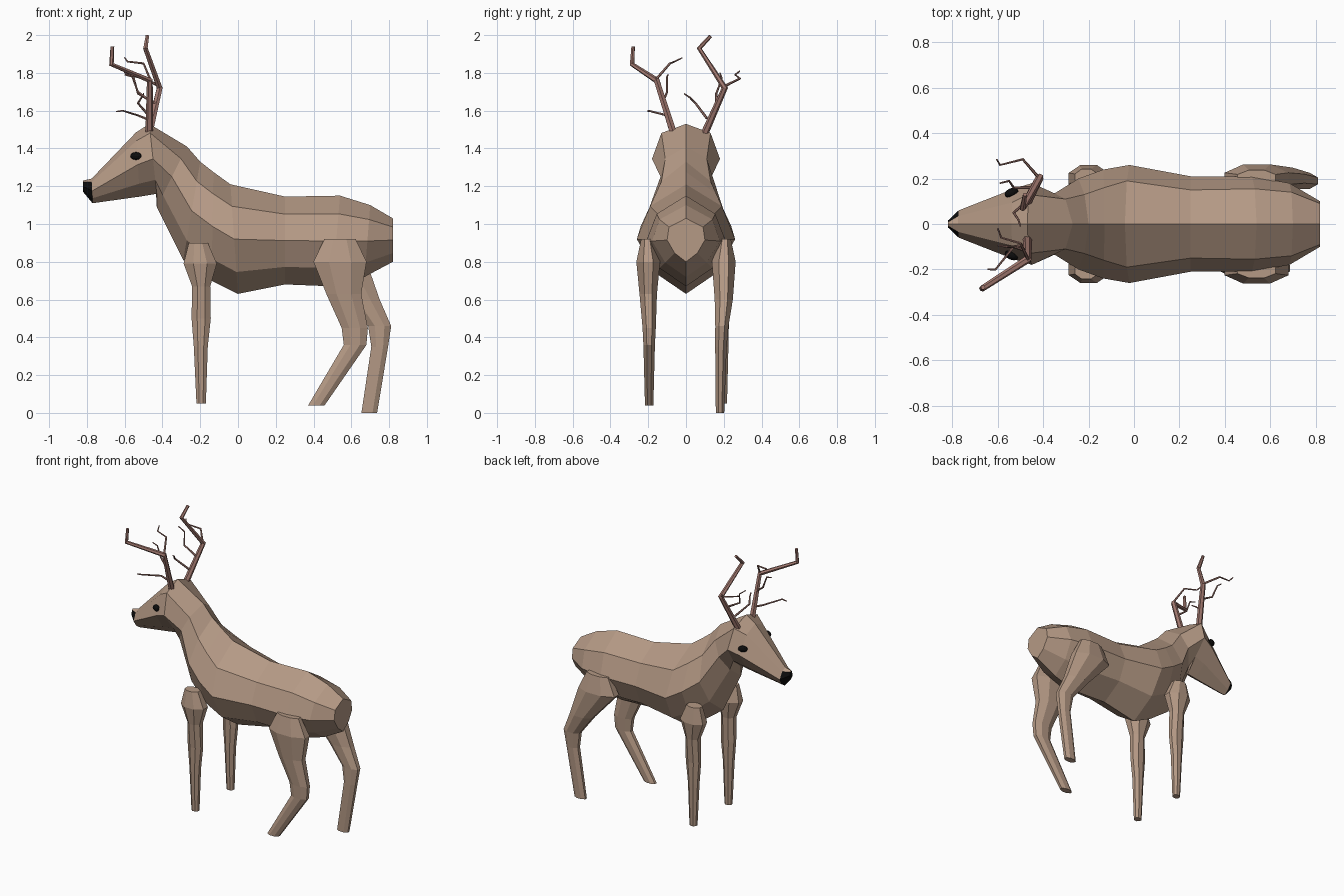
import bpy, bmesh, math


def material(name, rgb):
    m = bpy.data.materials.new(name)
    m.diffuse_color = (*rgb, 1)
    return m


HIDE = material("hide", (0.46, 0.32, 0.235))
BLACK = material("black", (0.004, 0.004, 0.004))
HORN = material("horn", (0.36, 0.19, 0.16))


def loft(name, rings, mats):
    """Skin a list of closed rings, cap both ends."""
    bm = bmesh.new()
    vs = [[bm.verts.new(p) for p in ring] for ring in rings]
    n = len(vs[0])
    for a, b in zip(vs, vs[1:]):
        for k in range(n):
            bm.faces.new((a[k], a[(k + 1) % n], b[(k + 1) % n], b[k]))
    bm.faces.new(vs[0])
    bm.faces.new(vs[-1])
    bmesh.ops.recalc_face_normals(bm, faces=bm.faces)
    me = bpy.data.meshes.new(name)
    bm.to_mesh(me)
    bm.free()
    ob = bpy.data.objects.new(name, me)
    bpy.context.collection.objects.link(ob)
    for m in mats:
        me.materials.append(m)
    return ob


def body_ring(tx, tz, bx, bz, upper, mid, lower):
    """Eight-sided section between a top and a bottom point."""
    half = [(0.13 if tx < -0.46 else 0.2, upper), (0.5, mid), (0.8, lower)]
    at = lambda t, y: (tx + (bx - tx) * t, y, tz + (bz - tz) * t)
    return ([at(0, 0)] + [at(t, w) for t, w in half] + [at(1, 0)]
            + [at(t, -w) for t, w in reversed(half)])


# Nose, head, neck and trunk
sections = [
    (-0.82, 1.23, -0.82, 1.17, 0.008, 0.015, 0.012),
    (-0.775, 1.24, -0.77, 1.11, 0.035, 0.06, 0.035),
    (-0.54, 1.485, -0.52, 1.145, 0.095, 0.155, 0.09),
    (-0.47, 1.53, -0.43, 1.16, 0.13, 0.18, 0.10),
    (-0.27, 1.41, -0.43, 1.09, 0.11, 0.135, 0.08),
    (-0.20, 1.33, -0.29, 0.81, 0.13, 0.20, 0.13),
    (-0.13, 1.275, -0.14, 0.70, 0.16, 0.24, 0.17),
    (-0.04, 1.21, 0.00, 0.63, 0.19, 0.26, 0.17),
    (0.25, 1.145, 0.25, 0.68, 0.15, 0.21, 0.15),
    (0.54, 1.15, 0.50, 0.67, 0.155, 0.21, 0.14),
    (0.70, 1.10, 0.67, 0.72, 0.14, 0.18, 0.11),
    (0.82, 1.03, 0.82, 0.80, 0.09, 0.10, 0.06),
]
body = loft("body", [body_ring(*s) for s in sections], [HIDE, BLACK])
for f in body.data.polygons:
    if f.center.x < -0.78 and f.normal.z < 0.6:
        f.material_index = 1


def leg(name, stations):
    """Eight-sided leg from (x, y, z, half width x, half width y)."""
    rings = [[(x + rx * math.cos(a), y + ry * math.sin(a), z)
              for a in (math.tau * (k + 0.5) / 8 for k in range(8))]
             for x, y, z, rx, ry in stations]
    return loft(name, rings, [HIDE])


# Front legs, mirrored
for side, s in (("right", -1), ("left", 1)):
    leg("front_leg_" + side, [
        (-0.21, s * 0.205, 0.90, 0.055, 0.04), (-0.20, s * 0.20, 0.79, 0.095, 0.065),
        (-0.195, s * 0.20, 0.67, 0.052, 0.045), (-0.195, s * 0.195, 0.50, 0.055, 0.035),
        (-0.197, s * 0.195, 0.35, 0.04, 0.032), (-0.195, s * 0.195, 0.05, 0.027, 0.024)])

# Hind legs, one stepping forward and one back
leg("hind_leg_right", [
    (0.54, -0.205, 0.92, 0.09, 0.035), (0.54, -0.20, 0.80, 0.152, 0.068),
    (0.56, -0.20, 0.63, 0.10, 0.05), (0.618, -0.195, 0.45, 0.075, 0.038),
    (0.62, -0.195, 0.36, 0.065, 0.033), (0.415, -0.195, 0.04, 0.047, 0.024)])
leg("hind_leg_left", [
    (0.54, 0.205, 0.92, 0.09, 0.035), (0.54, 0.20, 0.80, 0.152, 0.068),
    (0.665, 0.20, 0.60, 0.092, 0.052), (0.75, 0.19, 0.46, 0.066, 0.038),
    (0.75, 0.185, 0.35, 0.048, 0.033), (0.695, 0.18, 0.0, 0.045, 0.024)])

# Eyes
for side, s in (("right", -1), ("left", 1)):
    bpy.ops.mesh.primitive_uv_sphere_add(segments=10, ring_count=6, radius=1,
                                         location=(-0.54, s * 0.138, 1.36))
    eye = bpy.context.object
    eye.name = "eye_" + side
    eye.scale = (0.032, 0.02, 0.021)
    eye.rotation_euler = (0, 0, s * 0.4)
    eye.data.materials.append(BLACK)


def antler(name, branches):
    """Tapered tubes; the first branch is the thick main beam."""
    cu = bpy.data.curves.new(name, "CURVE")
    cu.dimensions = "3D"
    cu.bevel_depth = 0.02
    cu.bevel_resolution = 1
    cu.use_fill_caps = True
    for i, pts in enumerate(branches):
        sp = cu.splines.new("POLY")
        sp.use_smooth = False
        sp.points.add(len(pts) - 1)
        for k, p in enumerate(pts):
            sp.points[k].co = (*p, 1)
            t = k / (len(pts) - 1)
            sp.points[k].radius = 1.05 - 0.55 * t if i == 0 else 0.36 - 0.18 * t
    cu.materials.append(HORN)
    bpy.context.collection.objects.link(bpy.data.objects.new(name, cu))


# Antlers
antler("antler_left", [
    [(-0.475, 0.09, 1.46), (-0.415, 0.205, 1.72), (-0.49, 0.07, 1.93), (-0.48, 0.13, 1.995)],
    [(-0.42, 0.205, 1.73), (-0.49, 0.285, 1.77), (-0.59, 0.26, 1.79), (-0.605, 0.285, 1.81)],
    [(-0.46, 0.11, 1.56), (-0.53, 0.05, 1.64), (-0.51, 0.02, 1.67), (-0.50, -0.01, 1.69)],
    [(-0.44, 0.16, 1.64), (-0.53, 0.16, 1.69), (-0.55, 0.19, 1.77), (-0.59, 0.18, 1.80)],
])
antler("antler_right", [
    [(-0.47, -0.06, 1.46), (-0.467, -0.155, 1.76), (-0.67, -0.285, 1.845), (-0.665, -0.28, 1.94)],
    [(-0.467, -0.155, 1.77), (-0.50, -0.085, 1.85), (-0.585, -0.06, 1.86), (-0.60, -0.02, 1.88)],
    [(-0.467, -0.09, 1.55), (-0.53, -0.10, 1.575), (-0.61, -0.20, 1.60), (-0.645, -0.20, 1.595)],
    [(-0.467, -0.12, 1.65), (-0.53, -0.10, 1.70), (-0.56, -0.10, 1.78), (-0.60, -0.095, 1.79)],
])
